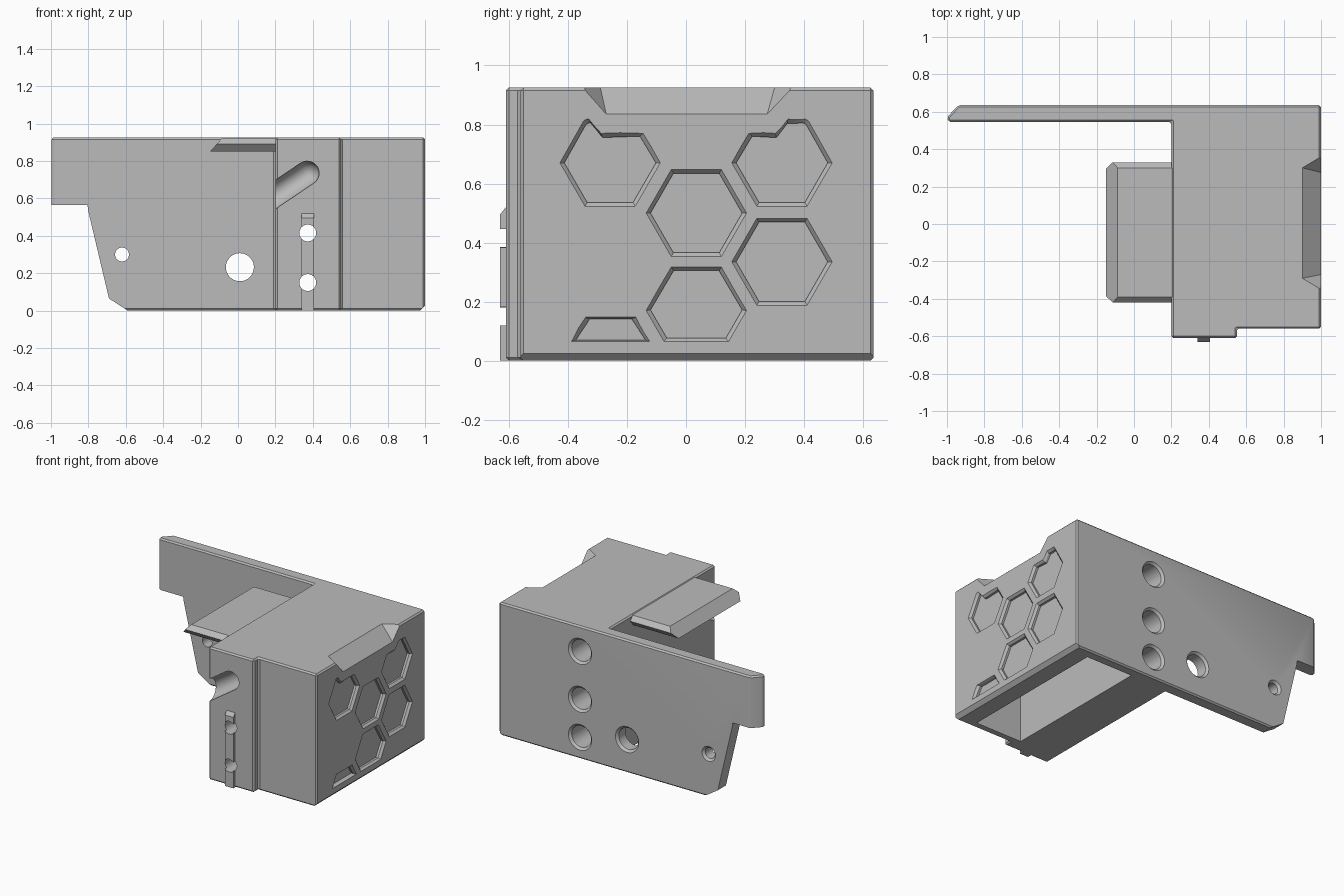
import bpy, bmesh
from math import cos, sin, pi, radians
from mathutils import Vector

cube = bpy.data.objects.get("Cube")
if cube:
    bpy.data.objects.remove(cube, do_unlink=True)

grey = bpy.data.materials.new("plain_grey")
grey.use_nodes = True
COLOUR = (0.5, 0.5, 0.5, 1)
grey.diffuse_color = COLOUR
grey.node_tree.nodes["Principled BSDF"].inputs["Base Color"].default_value = COLOUR


def loft(name, rings):
    """Solid through a list of equal-length rings of points, capped at both ends."""
    bm = bmesh.new()
    vs = [[bm.verts.new(p) for p in ring] for ring in rings]
    n = len(vs[0])
    for a, b in zip(vs, vs[1:]):
        for i in range(n):
            j = (i + 1) % n
            bm.faces.new((a[i], a[j], b[j], b[i]))
    bm.faces.new(vs[0])
    bm.faces.new(vs[-1][::-1])
    bmesh.ops.recalc_face_normals(bm, faces=bm.faces)
    me = bpy.data.meshes.new(name)
    bm.to_mesh(me)
    bm.free()
    me.materials.append(grey)
    ob = bpy.data.objects.new(name, me)
    bpy.context.collection.objects.link(ob)
    return ob


def along_y(name, pts, y0, y1):
    return loft(name, [[(x, y, z) for x, z in pts] for y in (y0, y1)])


def box(name, lo, hi):
    (a, b, c), (d, e, f) = lo, hi
    return along_y(name, [(a, c), (d, c), (d, f), (a, f)], b, e)


def circle(x, z, r, n=32):
    return [(x + r * cos(2 * pi * i / n), z + r * sin(2 * pi * i / n)) for i in range(n)]


def apply_modifier(ob, mod):
    bpy.context.view_layer.objects.active = ob
    bpy.ops.object.modifier_apply(modifier=mod.name)


def combine(ob, other, operation="DIFFERENCE"):
    mod = ob.modifiers.new("combine", "BOOLEAN")
    mod.operation = operation
    mod.solver = "EXACT"
    mod.object = other
    apply_modifier(ob, mod)
    bpy.data.objects.remove(other, do_unlink=True)


# Housing block and long back plate from one plan outline
plan = [(-1, .57), (-.94, .635), (1, .635), (1, -.56), (.55, -.56),
        (.55, -.61), (.2, -.61), (.2, .545), (-.99, .545)]
body = loft("bracket_housing", [[(x, y, z) for x, y in plan] for z in (0, .925)])
bevel = body.modifiers.new("edge_chamfer", "BEVEL")
bevel.width = .01
bevel.segments = 1
bevel.limit_method = "ANGLE"
bevel.angle_limit = radians(40)
apply_modifier(body, bevel)

# Lower left corner of the back plate
combine(body, along_y("corner_cut", [(-1.2, .565), (-.805, .565), (-.8, .53), (-.69, .065),
                                     (-.59, 0), (-.58, -.1), (-1.2, -.1)], .4, .8))

# Top tongue with ridged sides and a sloping tip
section = [(-.39, .92), (-.42, .89), (-.385, .85), (.295, .85), (.33, .89), (.30, .92)]
tongue = loft("top_tongue", [[(-.15 + (z - .85) * .9, y, z) for y, z in section],
                             [(.25, y, z) for y, z in section]])
combine(body, tongue, "UNION")

# Front locating bar with a sloping top
bar = loft("front_bar", [[(x, -.59, 0), (x, -.63, 0), (x, -.63, .495), (x, -.61, .52), (x, -.59, .52)]
                         for x in (.34, .405)])
combine(body, bar, "UNION")

# Cavity open at the bottom
combine(body, box("cavity_cut", (.5, -.51, -.1), (.86, .57, .82)))

# Screw channels: narrow at the front, wide from the back
for z in (.15, .415):
    combine(body, along_y("screw_cut", circle(.373, z, .045), -.8, .8))
for z in (.15, .415, .75):
    combine(body, along_y("bore_cut", circle(.373, z, .075), -.45, .8))
for x, z, r in ((.01, .232, .075), (-.62, .3, .037)):
    combine(body, along_y("plate_hole_cut", circle(x, z, r), .5, .8))

# Countersunk rims on the back
for x, z, r in ((.373, .15, .075), (.373, .415, .075), (.373, .75, .075),
                (.01, .232, .075), (-.62, .3, .037)):
    rings = [[(px, y, pz) for px, pz in circle(x, z, r + d)] for y, d in ((.62, 0), (.65, .03))]
    combine(body, loft("rim_cut", rings))

# Slanted round-bottomed groove on the front
tilt = radians(34)
run = Vector((-cos(tilt), -sin(tilt))) * .4
rings = []
for y, r in [(-.65, .064), (-.6, .064)] + [(-.6 + .07 * sin(a), .064 * cos(a)) for a in (.3, .6, .9, 1.2, 1.45)]:
    ring = []
    for i in range(26):
        a = tilt - pi / 2 + pi * (i if i < 13 else i - 1) / 12
        c = Vector((.37, .735)) + (run if i > 12 else Vector((0, 0)))
        ring.append((c.x + r * cos(a), y, c.y + r * sin(a)))
    rings.append(ring)
combine(body, loft("groove_cut", rings))


# Honeycomb recesses on the side wall
def recess(pts):
    cy = (min(p[0] for p in pts) + max(p[0] for p in pts)) / 2
    cz = (min(p[1] for p in pts) + max(p[1] for p in pts)) / 2

    def shrink(p, d):
        v = Vector((p[0] - cy, p[1] - cz))
        v -= v.normalized() * d
        return v.x + cy, v.y + cz
    rings = [[(x, *shrink(p, d)) for p in pts] for x, d in ((1.015, -.015), (.985, .015), (.97, .015))]
    combine(body, loft("recess_cut", rings))


def hexagon(y, z, low=.065, r=.17):
    """Hexagon with points to the sides, cut flat below a given height."""
    h, mid = r * .866, max(z, low)
    base = max(z - h, low)
    half = r - (z - base) * .577 if z > base else r - (base - z) * .577
    pts = [(y + half, base), (y + r, mid), (y + r / 2, z + h),
           (y - r / 2, z + h), (y - r, mid), (y - half, base)]
    return pts if z > low else [pts[0]] + pts[2:4] + [pts[5]]


for y, z in ((.035, .5), (.035, .17), (.325, .335), (-.255, 0)):
    recess(hexagon(y, z))
for y, side, flat in ((-.257, -1, .072), (.325, 1, .02)):
    outline = [(.17, 0), (.09, .142), (.08, .148), (flat, .148), (flat - .042, .1),
               (-.112, .1), (-.17, 0), (-.085, -.147), (.085, -.147)]
    recess([(y + side * a, .67 + b) for a, b in outline])

# Sloped notch in the top edge
ends = []
for y_in, y_low, y_out in ((-.29, -.27, -.35), (.3, .275, .36)):
    a, b, c = Vector((.9, y_in, .925)), Vector((1, y_low, .835)), Vector((1, y_out, .925))
    d = (b - a) * .2
    ends.append([a - d, b + d, c + (c - a) * .3 + (c - b) * .3])
combine(body, loft("notch_cut", ends))

# Chamfer under the side wall
combine(body, along_y("foot_cut", [(.965, -.01), (1.05, -.01), (1.05, .075)], -.8, .8))

bpy.ops.object.select_all(action="DESELECT")
body.select_set(True)
bpy.context.view_layer.objects.active = body
bpy.ops.object.shade_smooth_by_angle(angle=radians(30))
